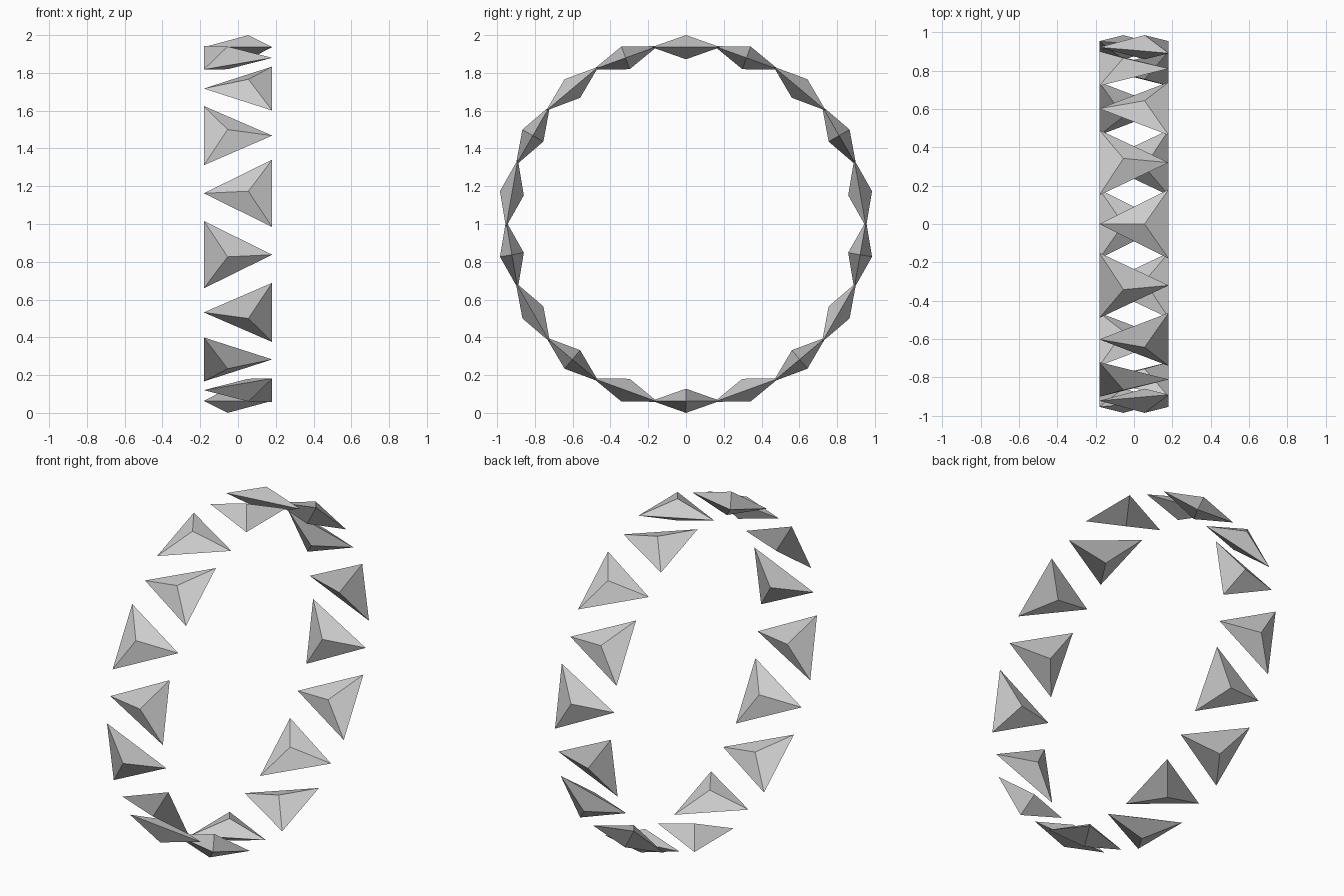
import bpy
import bmesh
import math
from mathutils import Matrix, Vector

cube = bpy.data.objects.get("Cube")
if cube:
    bpy.data.objects.remove(cube, do_unlink=True)

COUNT = 18          # facets around the ring
RADIUS = 0.936      # ring radius to the middle of each facet
HALF = 0.181        # half width of each triangle, both ways
PEAK = 0.064        # height of the outer and inner points
PEAK_X = 0.055      # points sit towards the wide edge

# Single grey finish
grey = bpy.data.materials.new("light grey")
grey.use_nodes = True
colour = (0.6, 0.6, 0.6, 1.0)
grey.diffuse_color = colour
grey.node_tree.nodes["Principled BSDF"].inputs["Base Color"].default_value = colour


def facet_mesh():
    """Flat double pyramid on a triangle, pointing along -x."""
    bm = bmesh.new()
    rim = [bm.verts.new(p) for p in
           ((-HALF, 0, 0), (HALF, -HALF, 0), (HALF, HALF, 0))]
    outer = bm.verts.new((PEAK_X, 0, PEAK))
    inner = bm.verts.new((PEAK_X, 0, -PEAK))
    for i in range(3):
        a, b = rim[i], rim[(i + 1) % 3]
        bm.faces.new((a, b, outer))
        bm.faces.new((b, a, inner))
    bmesh.ops.recalc_face_normals(bm, faces=bm.faces)
    mesh = bpy.data.meshes.new("facet")
    bm.to_mesh(mesh)
    bm.free()
    mesh.materials.append(grey)
    return mesh


# Ring of facets, every second one turned the other way
mesh = facet_mesh()
centre = Matrix.Translation(Vector((0, 0, 1)))
outward = Matrix.Translation(Vector((0, 0, RADIUS)))
for k in range(COUNT):
    facet = bpy.data.objects.new(f"ring_facet_{k + 1:02d}", mesh)
    bpy.context.collection.objects.link(facet)
    around = Matrix.Rotation(math.tau * k / COUNT, 4, 'X')
    flip = Matrix.Rotation(math.pi * (k % 2), 4, 'Z')
    facet.matrix_world = centre @ around @ outward @ flip
